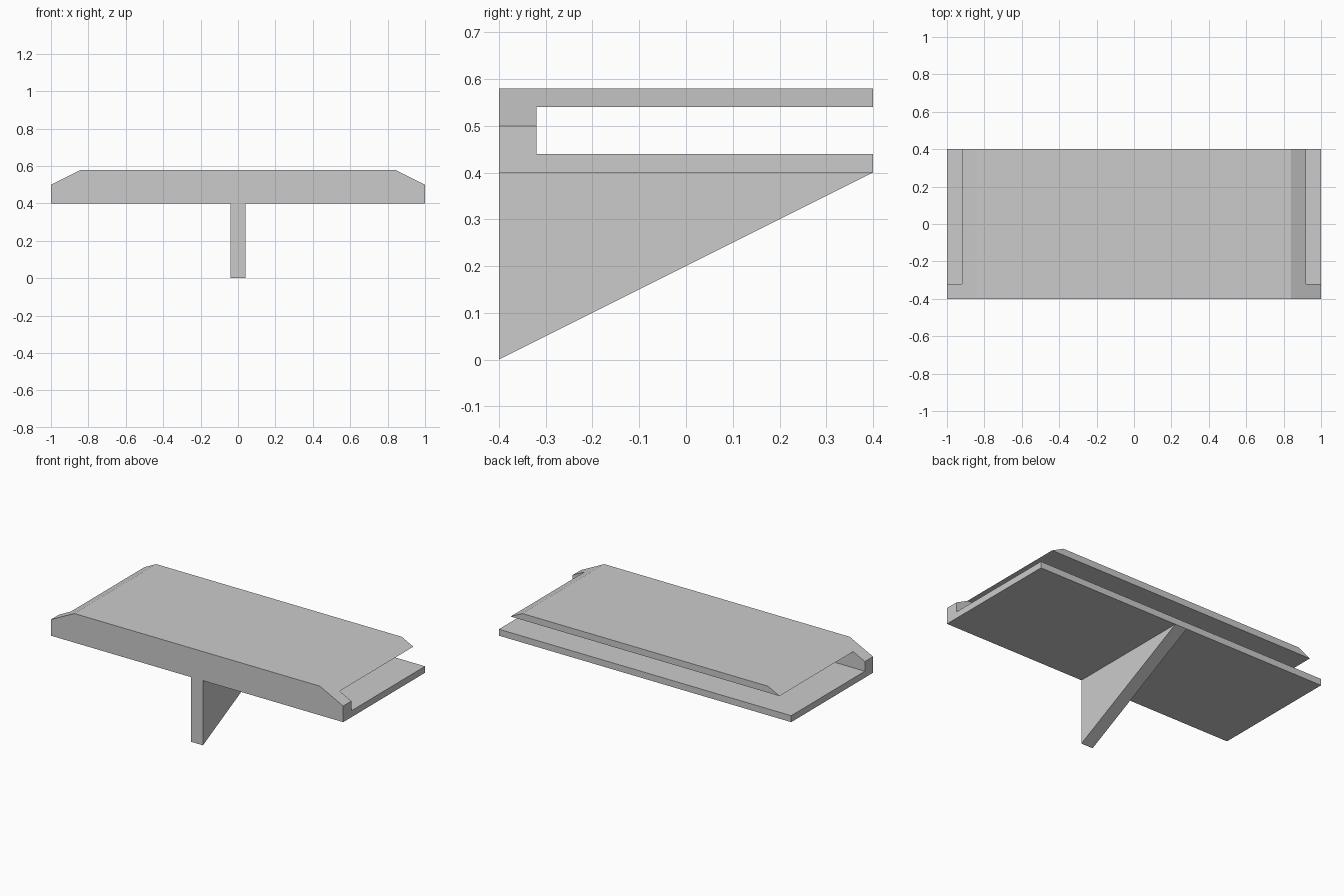
import bpy
import bmesh
from mathutils import Vector

cube = bpy.data.objects.get("Cube")
if cube:
    bpy.data.objects.remove(cube, do_unlink=True)

grey = bpy.data.materials.new("plain grey")
grey.use_nodes = True
color = (0.6, 0.6, 0.6, 1)
grey.diffuse_color = color
grey.node_tree.nodes["Principled BSDF"].inputs["Base Color"].default_value = color


def extrude_side_profile(profile, half_width):
    """Extrude a (y, z) outline symmetrically along x."""
    bm = bmesh.new()
    face = bm.faces.new([bm.verts.new((-half_width, y, z)) for y, z in profile])
    ext = bmesh.ops.extrude_face_region(bm, geom=[face])
    moved = [v for v in ext["geom"] if isinstance(v, bmesh.types.BMVert)]
    bmesh.ops.translate(bm, verts=moved, vec=(2 * half_width, 0, 0))
    bmesh.ops.recalc_face_normals(bm, faces=bm.faces)
    return bm


def finish(bm, name):
    bmesh.ops.recalc_face_normals(bm, faces=bm.faces)
    mesh = bpy.data.meshes.new(name)
    bm.to_mesh(mesh)
    bm.free()
    mesh.materials.append(grey)
    obj = bpy.data.objects.new(name, mesh)
    bpy.context.collection.objects.link(obj)
    return obj


# Shelf: C-shaped section with a front wall and a slot open at the back and ends
front, back, wall = -0.4, 0.4, -0.32
body = extrude_side_profile([
    (front, 0.4), (back, 0.4), (back, 0.44), (wall, 0.44),
    (wall, 0.54), (back, 0.54), (back, 0.58), (front, 0.58)], 1.0)

# Sloped shoulders on both ends
for side in (-1, 1):
    cut = bmesh.ops.bisect_plane(
        body, geom=body.verts[:] + body.edges[:] + body.faces[:],
        plane_co=(side, 0, 0.5), plane_no=Vector((side, 0, 2)).normalized(),
        clear_outer=True)
    rim = [e for e in cut["geom_cut"] if isinstance(e, bmesh.types.BMEdge)]
    bmesh.ops.holes_fill(body, edges=rim, sides=0)
finish(body, "slotted_shelf")

# Triangular bracket under the middle
fin = extrude_side_profile([(front, 0), (back, 0.4), (front, 0.4)], 0.04)
finish(fin, "support_bracket")
